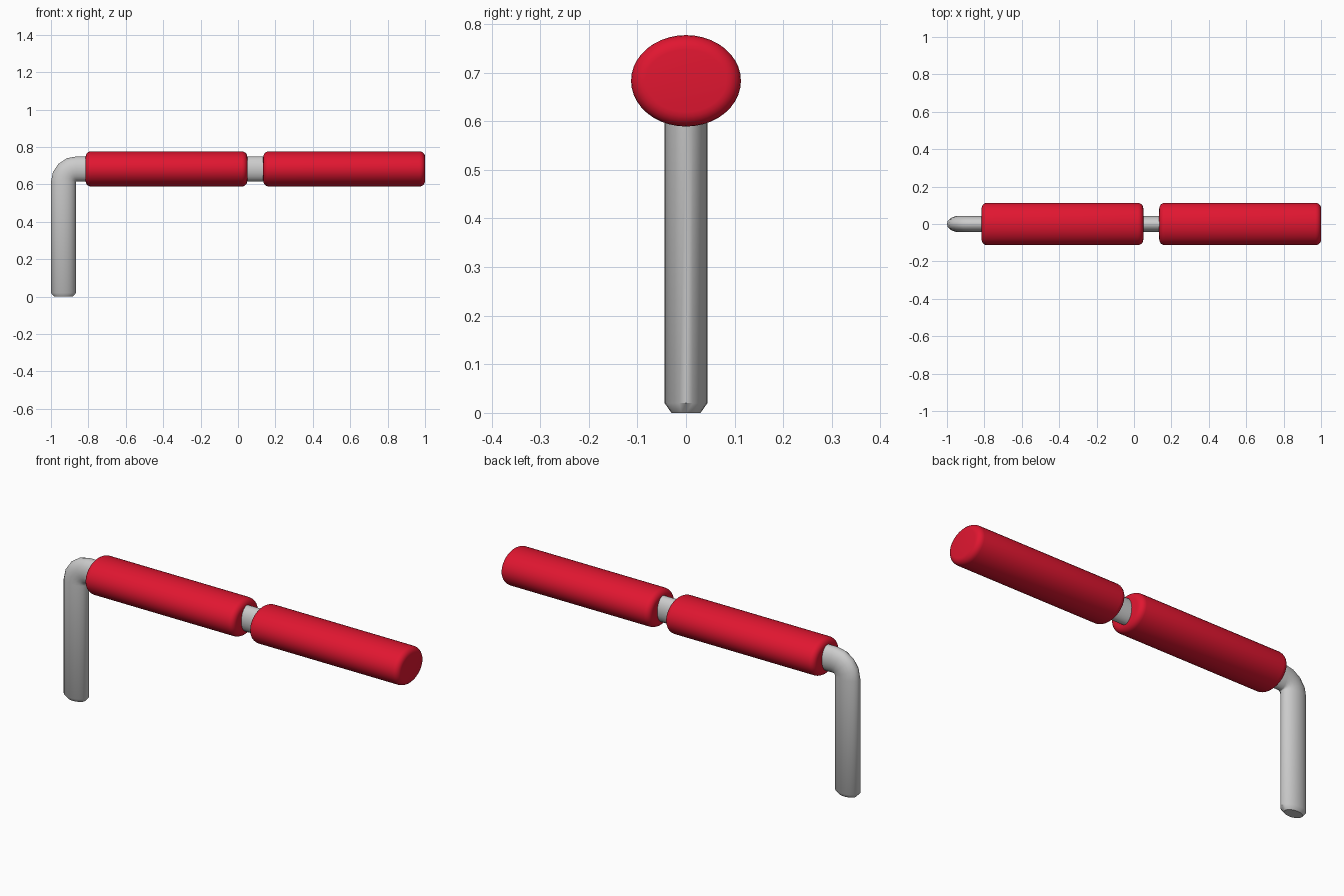
import bpy, bmesh
from math import sin, cos, pi, radians
from mathutils import Vector

if "Cube" in bpy.data.objects:
    bpy.data.objects.remove(bpy.data.objects["Cube"])


def loft(name, rings, sides, color=None):
    """Skin a run of ellipses: (centre, in-plane axis, in-plane radius, y radius)."""
    bm = bmesh.new()
    loops = []
    for c, u, ru, rv in rings:
        loops.append([bm.verts.new(Vector(c) + Vector(u) * ru * cos(2 * pi * i / sides)
                                   + Vector((0, rv * sin(2 * pi * i / sides), 0)))
                      for i in range(sides)])
    for a, b in zip(loops, loops[1:]):
        for i in range(sides):
            j = (i + 1) % sides
            bm.faces.new((a[i], a[j], b[j], b[i]))
    bm.faces.new(loops[0][::-1])
    bm.faces.new(loops[-1])
    bmesh.ops.recalc_face_normals(bm, faces=bm.faces)
    me = bpy.data.meshes.new(name)
    bm.to_mesh(me)
    bm.free()
    ob = bpy.data.objects.new(name, me)
    bpy.context.collection.objects.link(ob)
    if color:
        mat = bpy.data.materials.new(name + "_colour")
        mat.diffuse_color = color
        mat.use_nodes = True
        mat.node_tree.nodes["Principled BSDF"].inputs["Base Color"].default_value = mat.diffuse_color
        me.materials.append(mat)
    bpy.ops.object.select_all(action='DESELECT')
    ob.select_set(True)
    bpy.context.view_layer.objects.active = ob
    bpy.ops.object.shade_smooth_by_angle(angle=radians(40))
    return ob


# Bent oval tube: upright post, tight elbow, horizontal bar
RU, RV = 0.067, 0.044
px, pz, R = -0.863, 0.613, 0.07    # elbow pivot and centreline radius
rings = [((px - R, 0, 0), (1, 0, 0), RU - 0.018, RV - 0.014),
         ((px - R, 0, 0.02), (1, 0, 0), RU, RV)]
for k in range(5):
    t = pi / 2 * k / 4
    u = Vector((cos(t), 0, -sin(t)))
    rings.append((Vector((px, 0, pz)) - u * R, u, RU, RV))
rings.append(((0.95, 0, pz + R), (0, 0, -1), RU, RV))
loft("bent_tube", rings, 20)

# Two foam grips with rounded rims
RIM = 0.03
for name, x0, x1 in (("inner_grip", -0.815, 0.05), ("outer_grip", 0.135, 1.0)):
    prof = []
    for k in range(6):
        t = pi / 2 * k / 5
        prof.append((x0 + RIM * (1 - cos(t)), RIM * (1 - sin(t))))
    prof += [(x0 + x1 - x, inset) for x, inset in reversed(prof)]
    loft(name, [((x, 0, 0.683), (0, 0, 1), 0.094 - i, 0.113 - i) for x, i in prof],
         40, (0.75, 0.008, 0.03, 1))
